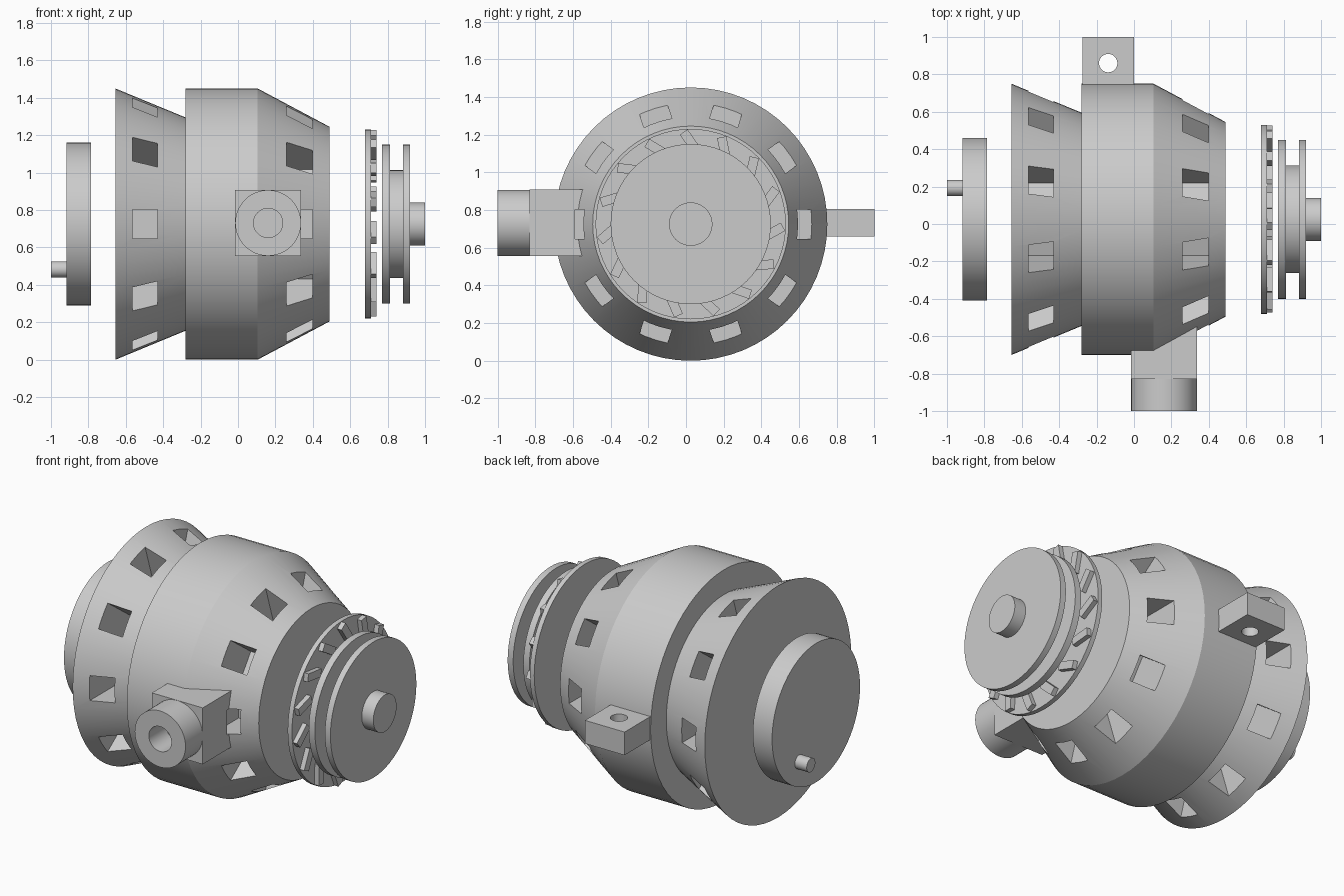
import bpy, bmesh, math
from mathutils import Matrix, Vector

if "Cube" in bpy.data.objects:
    bpy.data.objects.remove(bpy.data.objects["Cube"])

CY, CZ = 0.025, 0.725          # main shaft line, parallel to x
TO_AXIS = Matrix.Translation((0, CY, CZ))


def finish(name, bm, smooth=True):
    bmesh.ops.recalc_face_normals(bm, faces=bm.faces)
    me = bpy.data.meshes.new(name)
    bm.to_mesh(me)
    bm.free()
    ob = bpy.data.objects.new(name, me)
    bpy.context.collection.objects.link(ob)
    if smooth:
        smooth_edges(ob)
    return ob


def activate(ob):
    bpy.ops.object.select_all(action='DESELECT')
    ob.select_set(True)
    bpy.context.view_layer.objects.active = ob


def smooth_edges(ob):
    activate(ob)
    bpy.ops.object.shade_smooth_by_angle(angle=math.radians(20))


def lathe(name, profile, y=CY, z=CZ, n=64):
    """Solid of revolution about x from (x, radius) points, capped at both ends."""
    bm = bmesh.new()
    rings = []
    for x, r in profile:
        rings.append([bm.verts.new((x, y + r * math.cos(2 * math.pi * i / n),
                                    z + r * math.sin(2 * math.pi * i / n))) for i in range(n)])
    for a, b in zip(rings, rings[1:]):
        for i in range(n):
            j = (i + 1) % n
            bm.faces.new((a[i], a[j], b[j], b[i]))
    bm.faces.new(rings[0])
    bm.faces.new(rings[-1])
    return finish(name, bm)


def add_box(bm, lo, hi, matrix=Matrix()):
    lo, hi = Vector(lo), Vector(hi)
    m = matrix @ Matrix.Translation((lo + hi) / 2) @ Matrix.Diagonal((*(hi - lo), 1))
    bmesh.ops.create_cube(bm, size=1, matrix=m)


def box(name, lo, hi):
    bm = bmesh.new()
    add_box(bm, lo, hi)
    return finish(name, bm, False)


def rod(name, r, depth, matrix, n=48):
    bm = bmesh.new()
    bmesh.ops.create_cone(bm, cap_ends=True, segments=n, radius1=r, radius2=r,
                          depth=depth, matrix=matrix)
    return finish(name, bm)


def cut(ob, cutter):
    mod = ob.modifiers.new("cut", 'BOOLEAN')
    mod.operation = 'DIFFERENCE'
    mod.solver = 'EXACT'
    mod.object = cutter
    activate(ob)
    bpy.ops.object.modifier_apply(modifier=mod.name)
    bpy.data.objects.remove(cutter)
    smooth_edges(ob)


def vent_cutter(x0, x1):
    """Ten radial boxes around the shaft."""
    bm = bmesh.new()
    for i in range(10):
        add_box(bm, (x0, 0.39, -0.078), (x1, 0.9, 0.078),
                TO_AXIS @ Matrix.Rotation(i * math.pi / 5, 4, 'X'))
    return finish("vent_cutter", bm, False)


# Vented housings
rear = lathe("rear_housing", [(-0.655, 0.725), (-0.28, 0.57)])
cut(rear, vent_cutter(-0.565, -0.43))
main = lathe("main_housing", [(-0.28, 0.725), (0.105, 0.725), (0.49, 0.52)])
cut(main, vent_cutter(0.26, 0.397))

# Rear cap with offset pin
lathe("rear_cap", [(-0.918, 0.435), (-0.785, 0.435)])
lathe("rear_pin", [(-1.0, 0.043), (-0.91, 0.043)], 0.192, 0.483, 32)

# Mounting lug with bolt hole
lug = box("mounting_lug", (-0.275, 0.6, 0.66), (0.0, 1.0, 0.805))
cut(lug, rod("lug_cutter", 0.049, 0.6, Matrix.Translation((-0.138, 0.86, 0.73))))

# Side connector: block and round socket
block = box("connector_block", (-0.015, -0.83, 0.555), (0.337, -0.5, 0.908))
cut(block, box("block_cutter", (0.26, -0.59, 0.647), (0.397, -0.4, 0.803)))
turn = Matrix.Rotation(math.pi / 2, 4, 'X')
socket = rod("connector_socket", 0.176, 0.18, Matrix.Translation((0.161, -0.91, 0.731)) @ turn)
cut(socket, rod("socket_cutter", 0.078, 0.3, Matrix.Translation((0.161, -0.97, 0.731)) @ turn))

# Cooling fan: disc and slanted blades
lathe("fan_disc", [(0.68, 0.505), (0.71, 0.505)])
bm = bmesh.new()
for i in range(15):
    m = (TO_AXIS @ Matrix.Rotation(math.pi / 2 + i * math.tau / 15, 4, 'X')
         @ Matrix.Translation((0, 0.435, 0)) @ Matrix.Rotation(math.radians(35), 4, 'X'))
    add_box(bm, (0.705, -0.065, -0.025), (0.74, 0.065, 0.025), m)
finish("fan_blades", bm, False)

# Belt pulley with shaft end
lathe("pulley", [(0.77, 0.425), (0.812, 0.425), (0.812, 0.288), (0.882, 0.288),
                 (0.882, 0.425), (0.92, 0.425), (0.92, 0.115), (1.0, 0.115)])
